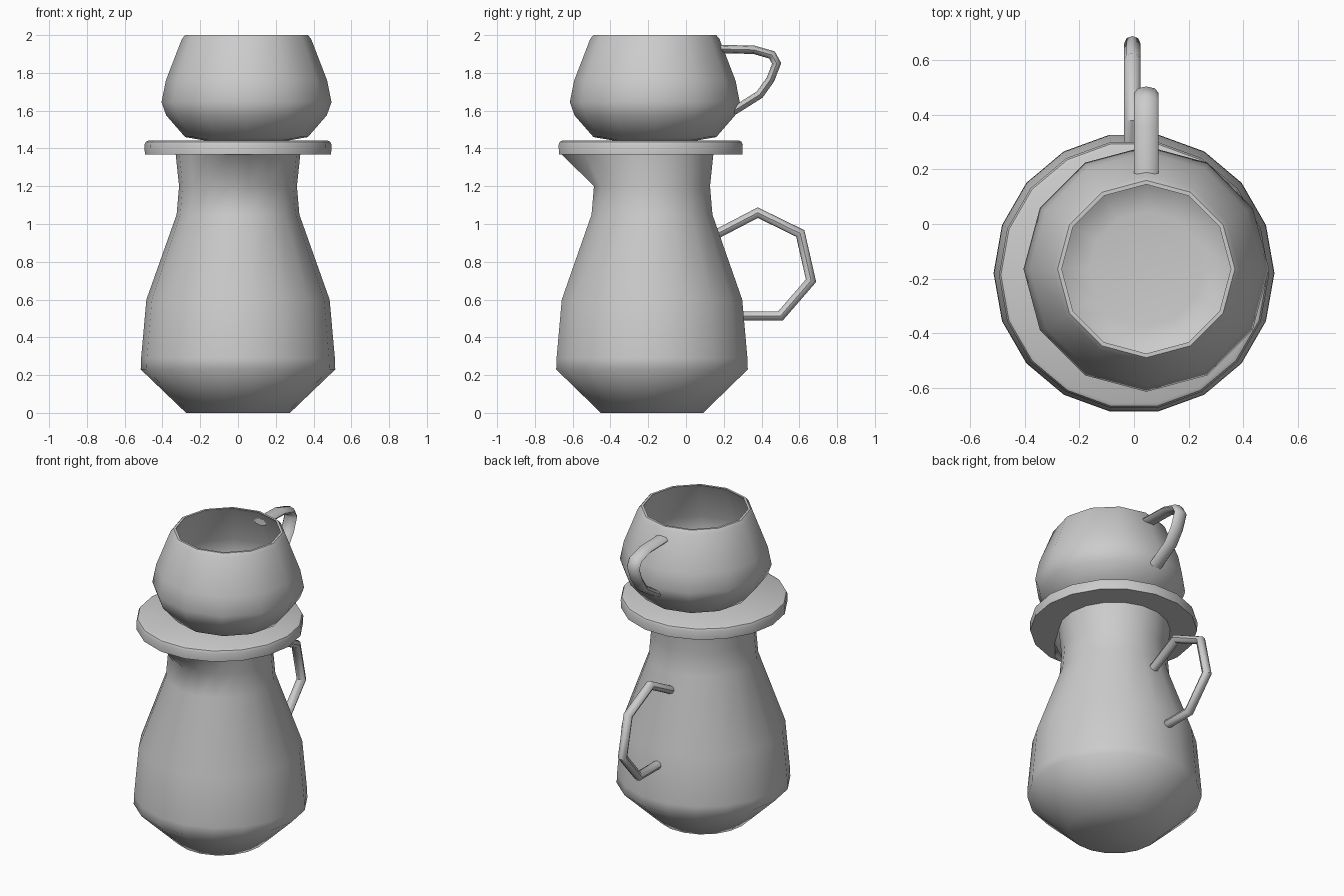
import bpy, bmesh
from math import sin, cos, pi, radians
from mathutils import Vector

if "Cube" in bpy.data.objects:
    bpy.data.objects.remove(bpy.data.objects["Cube"])


def finish(bm, name, angle=40):
    bmesh.ops.recalc_face_normals(bm, faces=bm.faces)
    mesh = bpy.data.meshes.new(name)
    bm.to_mesh(mesh)
    bm.free()
    obj = bpy.data.objects.new(name, mesh)
    bpy.context.collection.objects.link(obj)
    bpy.ops.object.select_all(action='DESELECT')
    obj.select_set(True)
    bpy.context.view_layer.objects.active = obj
    bpy.ops.object.shade_smooth_by_angle(angle=radians(angle))
    return obj


def bridge(bm, a, b):
    n = len(a)
    for i in range(n):
        j = (i + 1) % n
        bm.faces.new((a[i], a[j], b[j], b[i]))


def lathe(name, profile, sides, cx, cy, cap_end=True, shape=None, angle=40):
    """Revolve (radius, z) points; shape may push single points outward."""
    bm = bmesh.new()
    rings = []
    for r, z in profile:
        ring = []
        for i in range(sides):
            a = 2 * pi * i / sides
            p = Vector((cx + r * cos(a), cy + r * sin(a), z))
            ring.append(bm.verts.new(shape(p, a, z) if shape else p))
        rings.append(ring)
    for a, b in zip(rings, rings[1:]):
        bridge(bm, a, b)
    bm.faces.new(rings[0])
    if cap_end:
        bm.faces.new(rings[-1])
    return finish(bm, name, angle)


def sweep(name, path, x, half_w, half_t, sides=8):
    """Sweep an elliptical section along a (y, z) path with mitred corners."""
    bm = bmesh.new()
    pts = [Vector(p) for p in path]
    rings = []
    for i, p in enumerate(pts):
        d0 = (p - pts[max(i - 1, 0)]).normalized()
        d1 = (pts[min(i + 1, len(pts) - 1)] - p).normalized()
        t = (d0 + d1).normalized()
        nrm = Vector((-t.y, t.x))
        ref = d1 if d1.length else d0
        nrm /= max(0.5, t.dot(ref))
        ring = []
        for k in range(sides):
            a = 2 * pi * k / sides
            q = p + nrm * half_t * cos(a)
            ring.append(bm.verts.new((x + half_w * sin(a), q.x, q.y)))
        rings.append(ring)
    for a, b in zip(rings, rings[1:]):
        bridge(bm, a, b)
    bm.faces.new(rings[0])
    bm.faces.new(rings[-1])
    return finish(bm, name, 50)


# pouring lip: pull the front points of the top ring forward
def spout(p, a, z):
    if z > 1.3:
        off = abs(a - 1.5 * pi)
        if off < radians(15):
            p.y = -0.66
        elif off < radians(35):
            p.y -= 0.07
    return p


# jug
lathe("jug_body", [(0.275, 0), (0.515, 0.23), (0.513, 0.29), (0.485, 0.6),
                   (0.325, 1.05), (0.312, 1.2), (0.33, 1.37)],
      18, 0, -0.18, cap_end=False, shape=spout, angle=50)
sweep("jug_handle", [(0.14, 0.935), (0.38, 1.06), (0.605, 0.95),
                     (0.662, 0.70), (0.50, 0.513), (0.26, 0.513)],
      -0.006, 0.03, 0.025)

# plate resting on the jug
lathe("lid_plate", [(0.493, 1.367), (0.495, 1.42), (0.488, 1.435), (0.475, 1.442)],
      18, 0, -0.187, angle=35)

# cup with outer wall, rim, inner wall and floor
lathe("cup_body", [(0.22, 1.442), (0.325, 1.46), (0.425, 1.575), (0.45, 1.645),
                   (0.427, 1.76), (0.342, 1.98), (0.325, 2.0), (0.31, 2.0),
                   (0.325, 1.975), (0.405, 1.755), (0.425, 1.645),
                   (0.40, 1.585), (0.31, 1.485), (0.21, 1.47)],
      12, 0.045, -0.165, angle=50)
sweep("cup_handle", [(0.165, 1.927), (0.36, 1.922), (0.455, 1.895), (0.48, 1.85),
                     (0.447, 1.765), (0.39, 1.685), (0.25, 1.597)],
      0.045, 0.045, 0.022)
